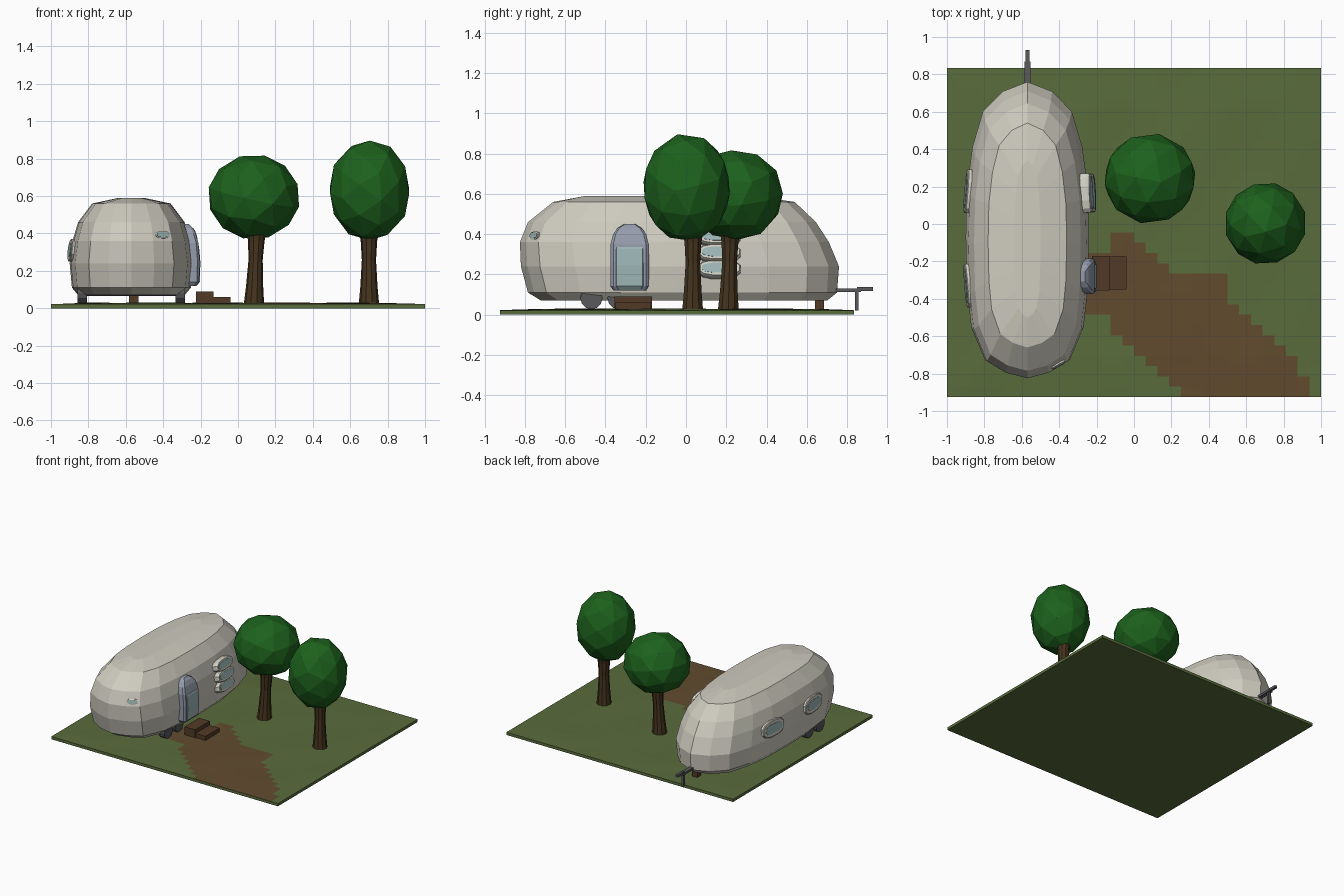
import bpy, bmesh, math
from mathutils import Vector, Matrix

if "Cube" in bpy.data.objects:
    bpy.data.objects.remove(bpy.data.objects["Cube"])


def mat(name, r, g, b):
    m = bpy.data.materials.new(name)
    m.diffuse_color = (r, g, b, 1)
    m.use_nodes = True
    m.node_tree.nodes["Principled BSDF"].inputs["Base Color"].default_value = m.diffuse_color
    return m


GRASS = mat("grass", .10, .15, .045)
DIRT = mat("dirt", .12, .07, .028)
SHELL = mat("shell", .62, .60, .52)
GLASS = mat("glass", .34, .47, .47)
FRAME = mat("door_frame", .30, .33, .41)
TRIM = mat("window_trim", .66, .65, .57)
METAL = mat("dark_metal", .10, .10, .11)
WOOD = mat("wood", .085, .042, .02)
BARK = mat("bark", .06, .035, .013)
LEAF = mat("leaf", .012, .12, .012)


def finish(name, bm, *mats):
    bmesh.ops.recalc_face_normals(bm, faces=bm.faces)
    me = bpy.data.meshes.new(name)
    bm.to_mesh(me)
    bm.free()
    for m in mats:
        me.materials.append(m)
    ob = bpy.data.objects.new(name, me)
    bpy.context.collection.objects.link(ob)
    return ob


def loft(name, rings, m):
    """Skin closed rings of equal length and cap both ends."""
    bm = bmesh.new()
    vs = [[bm.verts.new(p) for p in r] for r in rings]
    n = len(vs[0])
    for a, b in zip(vs, vs[1:]):
        for i in range(n):
            j = (i + 1) % n
            bm.faces.new((a[i], a[j], b[j], b[i]))
    bm.faces.new(vs[0])
    bm.faces.new(vs[-1])
    return finish(name, bm, m)


def box(name, x0, x1, y0, y1, z0, z1, m):
    rect = [(x0, y0), (x1, y0), (x1, y1), (x0, y1)]
    return loft(name, [[(x, y, z) for x, y in rect] for z in (z0, z1)], m)


def cylinder(name, axis, centre, r, half, n, m):
    bm = bmesh.new()
    rot = Vector((0, 0, 1)).rotation_difference(Vector(axis)).to_matrix().to_4x4()
    bmesh.ops.create_cone(bm, cap_ends=True, segments=n, radius1=r, radius2=r,
                          depth=2 * half, matrix=Matrix.Translation(centre) @ rot)
    return finish(name, bm, m)


# Ground slab: gently uneven top with a stepped dirt path painted by cell
PATH = [(20, 31), (19, 31), (18, 30), (17, 30), (16, 29), (15, 28), (14, 27), (14, 26),
        (10, 25), (10, 24), (10, 24), (10, 24), (12, 19), (12, 18), (14, 17), (14, 16)]
N, Y0, DY = 32, -.925, .055
bm = bmesh.new()


def height(i, j):
    edge = min(1, min(i, j, N - i, N - j) / 4)
    return .022 + edge * (.006 + .004 * math.sin(i * .55) * math.cos(j * .4))


top = [[bm.verts.new((-1 + i / 16, Y0 + DY * j, height(i, j))) for i in range(N + 1)]
       for j in range(N + 1)]
for j in range(N):
    for i in range(N):
        f = bm.faces.new((top[j][i], top[j][i + 1], top[j + 1][i + 1], top[j + 1][i]))
        if j < len(PATH) and PATH[j][0] <= i < PATH[j][1]:
            f.material_index = 1
rim = [top[0][i] for i in range(N)] + [top[j][N] for j in range(N)] \
    + [top[N][i] for i in range(N, 0, -1)] + [top[j][0] for j in range(N, 0, -1)]
low = [bm.verts.new((v.co.x, v.co.y, 0)) for v in rim]
for k in range(len(rim)):
    n = (k + 1) % len(rim)
    bm.faces.new((rim[k], low[k], low[n], rim[n]))
bm.faces.new(low)
finish("ground", bm, GRASS, DIRT)

# Trailer shell: one normalised half plan, mirrored and stacked in levels
CX = -.57
HALF = [(.40, .935), (.72, .80), (.89, .56), (.98, .28), (1, -.05), (.98, -.40),
        (.91, -.66), (.69, -.88), (.37, -.96)]
PLAN = [(0, 1)] + HALF + [(0, -1)] + [(-u, v) for u, v in reversed(HALF)]
LEVELS = [(.07, .285, -.72, .70), (.11, .318, -.785, .75), (.24, .33, -.82, .76),
          (.36, .315, -.825, .71), (.46, .285, -.785, .645), (.56, .21, -.66, .54),
          (.59, .07, -.50, .34)]
loft("trailer_shell",
     [[(CX + w * u, (a + b) / 2 + v * (b - a) / 2, z) for u, v in PLAN]
      for z, w, a, b in LEVELS], SHELL)

# Wheels, axles, towing bar, jack and support block
for y in (-.47, -.335):
    cylinder("axle", (1, 0, 0), (CX, y, .078), .012, .24, 8, METAL)
    for s in (-1, 1):
        cylinder("wheel", (1, 0, 0), (CX + s * .262, y, .082), .055, .025, 12, METAL)
box("tow_bar", CX - .016, CX + .016, .66, .87, .112, .13, METAL)
box("tow_coupler", CX - .01, CX + .01, .85, .93, .118, .138, METAL)
box("tow_jack", CX - .009, CX + .009, .84, .858, .02, .13, METAL)
box("support_block", CX - .012, CX + .038, .64, .685, .015, .08, WOOD)

# Door steps
box("upper_step", -.225, -.13, -.355, -.17, .015, .09, WOOD)
box("lower_step", -.13, -.04, -.35, -.175, .015, .06, WOOD)

# Arched door following the bulge of the wall: rows of (z, half width, x)
DOOR = [(.12, .08, -.222), (.14, .095, -.208), (.26, .095, -.205), (.35, .095, -.212),
        (.40, .082, -.226), (.43, .06, -.242), (.45, .028, -.262)]


def arch(name, rows, back, m):
    loft(name, [[(back, -.28 - h, z), (x - .012, -.28 - h, z), (x, -.28 - h * .85, z),
                 (x, -.28 + h * .85, z), (x - .012, -.28 + h, z), (back, -.28 + h, z)]
                for z, h, x in rows], m)


arch("door_frame", DOOR, -.31, FRAME)
arch("door_panel", [(.12 + (z - .12) * .88 + .004, h * .8, x + .004) for z, h, x in DOOR],
     -.30, GLASS)


def window(name, centre, normal, w, h, depth, border):
    """Rounded pane in a bevelled frame, facing along normal."""
    n = Vector(normal).normalized()
    u = Vector((0, 0, 1)).cross(n).normalized()
    v = n.cross(u)

    def ring(a, b, d):
        pts = []
        for k in range(12):
            t = math.tau * (k + .5) / 12
            c, s = math.cos(t), math.sin(t)
            pts.append(Vector(centre) + n * d
                       + u * a * math.copysign(abs(c) ** .75, c)
                       + v * b * math.copysign(abs(s) ** .75, s))
        return pts

    a, b = w / 2, h / 2
    loft(name + "_frame", [ring(a, b, -.03), ring(a, b, depth * .6),
                           ring(a - .006, b - .006, depth)], TRIM)
    loft(name + "_pane", [ring(a - border, b - border, 0),
                          ring(a - border, b - border, depth + .003)], GLASS)


# Side windows, stacked louvres and small front window
for y, yaw in ((.175, .08), (-.33, -.08)):
    window("side_window", (-.888, y, .31), (-1, yaw, .12), .24, .125, .012, .026)
for x, z in ((-.243, .225), (-.246, .305), (-.258, .385)):
    window("louvre_window", (x, .165, z), (1, .05, .3), .215, .088, .03, .018)
window("front_window", (-.405, -.752, .393), (.55, -1, .25), .085, .04, .006, .006)


# Trees: flared trunk lofted from rings and a low-poly crown
def tree(name, base, top, crown, size, spin):
    rings = []
    for t, r in ((0, .055), (.25, .046), (.6, .038), (.85, .044), (1, .055)):
        c = Vector(base).lerp(Vector(top), t)
        rings.append([c + Vector((math.cos(a), math.sin(a), 0)) * r
                      for a in (math.tau * k / 10 for k in range(10))])
    loft(name + "_trunk", rings, BARK)
    bm = bmesh.new()
    bmesh.ops.create_icosphere(bm, subdivisions=2, radius=1,
                               matrix=Matrix.Rotation(spin, 4, (.3, .5, 1)))
    bmesh.ops.transform(bm, verts=bm.verts,
                        matrix=Matrix.Translation(crown) @ Matrix.Diagonal((*size, 1)))
    finish(name + "_crown", bm, LEAF)


tree("near_tree", (.085, .21, .015), (.10, .22, .42), (.085, .243, .595), (.25, .243, .228), .5)
tree("far_tree", (.70, .033, .015), (.70, .035, .42), (.703, .003, .63), (.22, .222, .272), 1.1)
